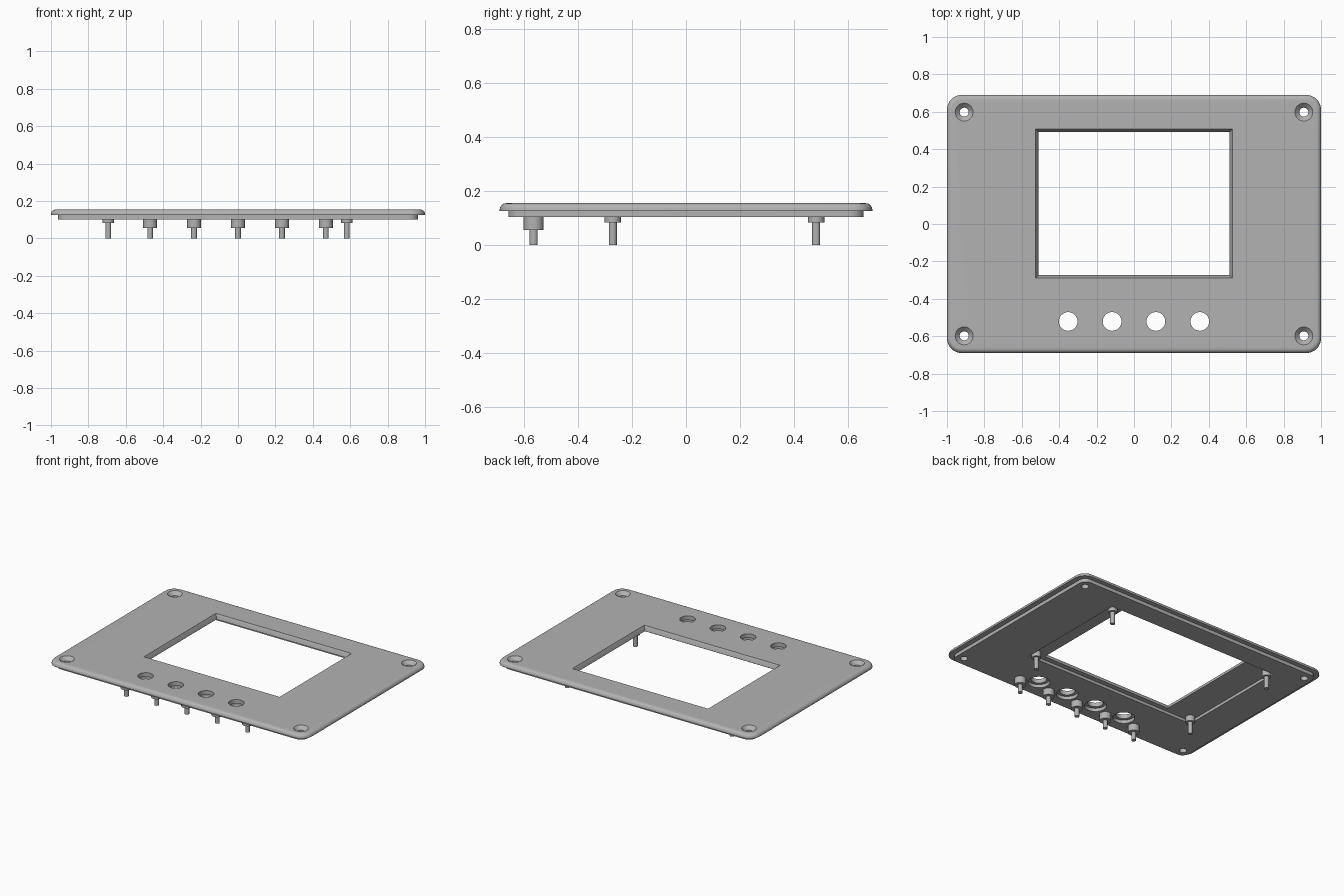
import bpy, bmesh, math

if "Cube" in bpy.data.objects:
    bpy.data.objects.remove(bpy.data.objects["Cube"], do_unlink=True)

grey = bpy.data.materials.new("light_grey")
grey.use_nodes = True
colour = (0.45, 0.45, 0.45, 1)
grey.diffuse_color = colour
grey.node_tree.nodes["Principled BSDF"].inputs["Base Color"].default_value = colour


def rounded_rect(hx, hy, r, z, steps=10):
    """Ring of points around a rectangle with rounded corners."""
    pts = []
    for k, (sx, sy) in enumerate([(1, 1), (-1, 1), (-1, -1), (1, -1)]):
        for i in range(steps + 1):
            a = math.pi / 2 * (k + i / steps)
            pts.append((sx * (hx - r) + r * math.cos(a), sy * (hy - r) + r * math.sin(a), z))
    return pts


def rect(x0, x1, y0, y1, z):
    return [(x1, y1, z), (x0, y1, z), (x0, y0, z), (x1, y0, z)]


def circle(x, y, r, z, sides=32):
    return [(x + r * math.cos(2 * math.pi * i / sides),
             y + r * math.sin(2 * math.pi * i / sides), z) for i in range(sides)]


def loft(name, rings):
    """Closed solid through rings listed from bottom to top."""
    bm = bmesh.new()
    loops = [[bm.verts.new(p) for p in ring] for ring in rings]
    for a, b in zip(loops, loops[1:]):
        for i in range(len(a)):
            j = (i + 1) % len(a)
            bm.faces.new((a[i], a[j], b[j], b[i]))
    bm.faces.new(loops[0][::-1])
    bm.faces.new(loops[-1])
    bmesh.ops.recalc_face_normals(bm, faces=bm.faces)
    mesh = bpy.data.meshes.new(name)
    bm.to_mesh(mesh)
    bm.free()
    mesh.materials.append(grey)
    ob = bpy.data.objects.new(name, mesh)
    bpy.context.collection.objects.link(ob)
    return ob


def turned(name, x, y, profile):
    """Round part from (radius, height) pairs."""
    return loft(name, [circle(x, y, r, z) for r, z in profile])


def smooth(ob):
    bpy.ops.object.select_all(action='DESELECT')
    ob.select_set(True)
    bpy.context.view_layer.objects.active = ob
    bpy.ops.object.shade_smooth_by_angle(angle=math.radians(30))


TOP, RIM, UNDER, FLOOR = 0.154, 0.126, 0.102, 0.122

# Panel: inset lip below, rim with a rounded upper edge
rings = [rounded_rect(0.963, 0.658, 0.05, UNDER), rounded_rect(0.963, 0.658, 0.05, RIM),
         rounded_rect(1, 0.69, 0.08, RIM)]
fillet = 0.025
for i in range(9):
    a = math.pi / 2 * i / 8
    inset = fillet * (1 - math.cos(a))
    rings.append(rounded_rect(1 - inset, 0.69 - inset, 0.08 - inset,
                              TOP - fillet + fillet * math.sin(a)))
panel = loft("panel", rings)

# Cutters: display recess, tapered window, button holes, countersunk screw holes
cutters = [loft("recess_cutter", [rect(-0.725, 0.613, -0.308, 0.515, 0.05),
                                  rect(-0.725, 0.613, -0.308, 0.515, FLOOR)])]
t = 0.016
cutters.append(loft("window_cutter", [
    rect(-0.526 + t, 0.526 - t, -0.29 + t, 0.507 - t, 0.05),
    rect(-0.526 + t, 0.526 - t, -0.29 + t, 0.507 - t, FLOOR + 0.001),
    rect(-0.526, 0.526, -0.29, 0.507, TOP),
    rect(-0.526, 0.526, -0.29, 0.507, 0.2)]))
for x in (-0.352, -0.117, 0.117, 0.352):
    cutters.append(turned("button_cutter", x, -0.521,
                          [(0.07, 0.05), (0.07, 0.125), (0.05, 0.125), (0.05, 0.2)]))
for x in (-0.908, 0.908):
    for y in (-0.598, 0.598):
        cutters.append(turned("screw_cutter", x, y,
                              [(0.024, 0.05), (0.024, 0.13), (0.048, TOP), (0.048, 0.2)]))
bpy.context.view_layer.objects.active = panel
for cutter in cutters:
    cutter.hide_render = True
    mod = panel.modifiers.new("cut", 'BOOLEAN')
    mod.operation = 'DIFFERENCE'
    mod.solver = 'EXACT'
    mod.object = cutter
    bpy.ops.object.modifier_apply(modifier=mod.name)
for cutter in cutters:
    bpy.data.objects.remove(cutter, do_unlink=True)
smooth(panel)

# Display mounting studs in the recess corners
for x in (-0.694, 0.582):
    for y in (-0.271, 0.482):
        smooth(turned("display_stud", x, y,
                      [(0.015, 0), (0.015, 0.083), (0.03, 0.083), (0.03, FLOOR + 0.004)]))

# Button board studs along the front
for i in range(-2, 3):
    smooth(turned("button_stud", i * 0.235, -0.564,
                  [(0.015, 0), (0.015, 0.055), (0.037, 0.055), (0.037, UNDER + 0.004)]))
